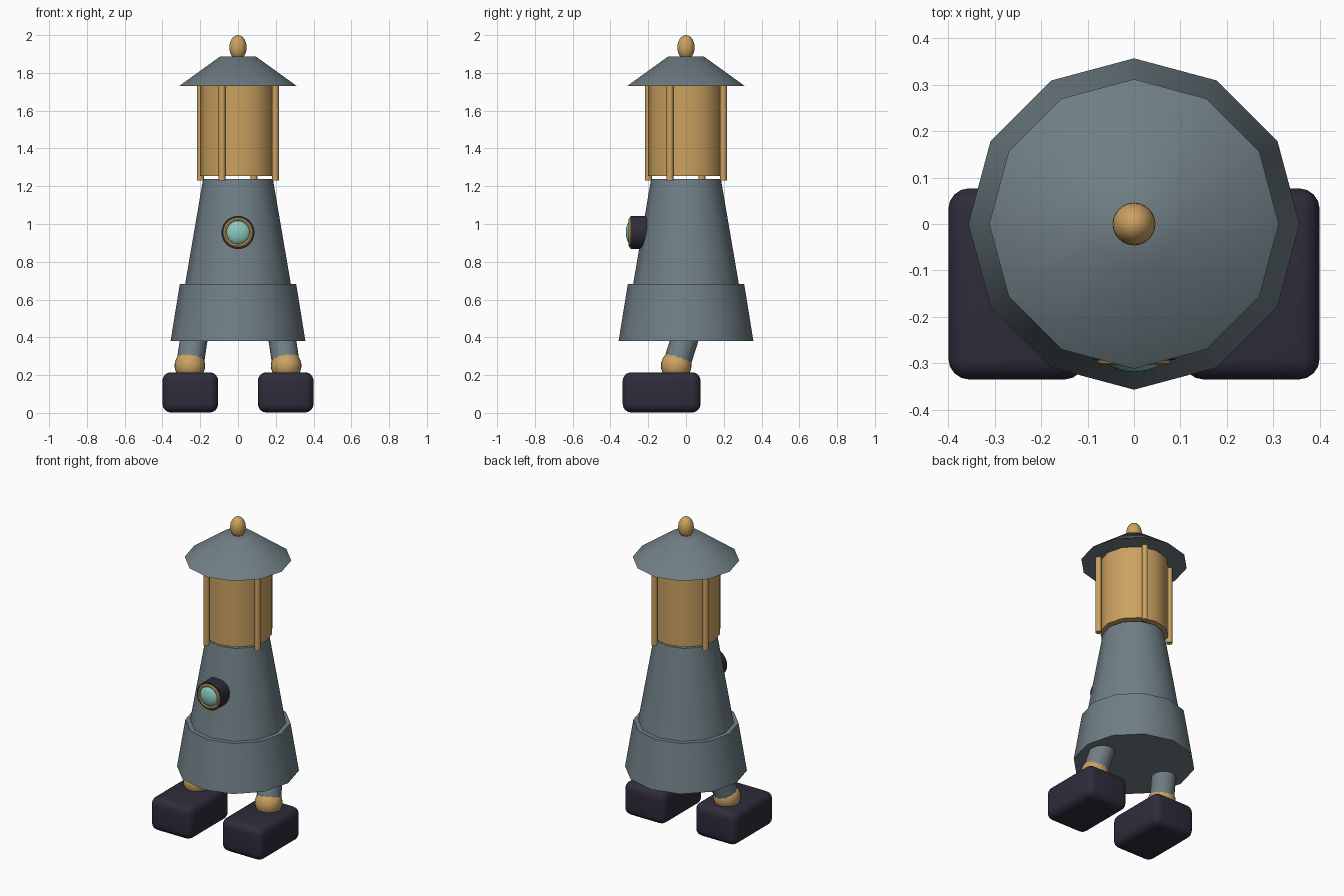
import bpy
import math
from mathutils import Vector

cube = bpy.data.objects.get("Cube")
if cube:
    bpy.data.objects.remove(cube, do_unlink=True)


def material(name, r, g, b):
    m = bpy.data.materials.new(name)
    m.use_nodes = True
    m.diffuse_color = (r, g, b, 1)
    m.node_tree.nodes["Principled BSDF"].inputs["Base Color"].default_value = (r, g, b, 1)
    return m


slate = material("slate_grey", 0.16, 0.21, 0.235)
gold = material("warm_brass", 0.60, 0.36, 0.12)
dark = material("dark_indigo", 0.027, 0.025, 0.043)
teal = material("pale_teal", 0.25, 0.58, 0.52)


def finish(name, mat, angle=40):
    ob = bpy.context.object
    ob.name = name
    ob.data.name = name
    ob.data.materials.append(mat)
    bpy.ops.object.shade_smooth_by_angle(angle=math.radians(angle))
    return ob


def frustum(name, mat, start, end, r1, r2, sides=12):
    # Tapered solid running from one point to another
    a, b = Vector(start), Vector(end)
    axis = b - a
    bpy.ops.mesh.primitive_cone_add(
        vertices=sides, radius1=r1, radius2=r2, depth=axis.length, location=(a + b) / 2,
        rotation=axis.to_track_quat('Z', 'Y').to_euler())
    return finish(name, mat)


def upright(name, mat, z1, z2, r1, r2, x=0, y=0):
    return frustum(name, mat, (x, y, z1), (x, y, z2), r1, r2)


def ellipsoid(name, mat, location, scale):
    bpy.ops.mesh.primitive_uv_sphere_add(segments=24, ring_count=14, radius=1, location=location)
    bpy.context.object.scale = scale
    bpy.ops.object.transform_apply(location=False, rotation=False, scale=True)
    return finish(name, mat)


# Tower body and flared skirt
upright("tower_body", slate, 0.50, 1.237, 0.311, 0.185)
upright("skirt", slate, 0.38, 0.683, 0.357, 0.308)

# Lantern room, roof and finial
upright("lantern", gold, 1.253, 1.74, 0.2, 0.2)
upright("roof", slate, 1.73, 1.888, 0.312, 0.093)
ellipsoid("finial", gold, (0, 0, 1.935), (0.046, 0.046, 0.065))

# Four posts around the lantern
for i in range(4):
    a = math.radians(-23 + 90 * i)
    upright(f"lantern_post_{i + 1}", gold, 1.23, 1.74, 0.018, 0.018,
            0.216 * math.cos(a), 0.216 * math.sin(a))

# Round window on the front
window_z = 0.955
frustum("window_housing", dark, (0, -0.15, window_z), (0, -0.293, window_z), 0.088, 0.088, 24)
bpy.ops.mesh.primitive_torus_add(
    major_radius=0.07, minor_radius=0.01, major_segments=32, minor_segments=8,
    location=(0, -0.294, window_z), rotation=(math.pi / 2, 0, 0))
finish("window_ring", gold)
ellipsoid("window_glass", teal, (0, -0.285, window_z), (0.066, 0.034, 0.066))

# Legs, ankles and block feet
for side, s in (("left", 1), ("right", -1)):
    ankle = (s * 0.255, -0.052, 0.25)
    frustum(f"{side}_leg", slate, ankle, (s * 0.225, 0.012, 0.45), 0.073, 0.073)
    ellipsoid(f"{side}_ankle", gold, ankle, (0.081, 0.081, 0.081))
    bpy.ops.mesh.primitive_cube_add(size=1, location=(s * 0.2525, -0.129, 0.1085))
    foot = bpy.context.object
    foot.scale = (0.295, 0.412, 0.213)
    bpy.ops.object.transform_apply(location=False, rotation=False, scale=True)
    bevel = foot.modifiers.new("rounded_edges", 'BEVEL')
    bevel.width = 0.045
    bevel.segments = 4
    bpy.ops.object.modifier_apply(modifier=bevel.name)
    finish(f"{side}_foot", dark)
